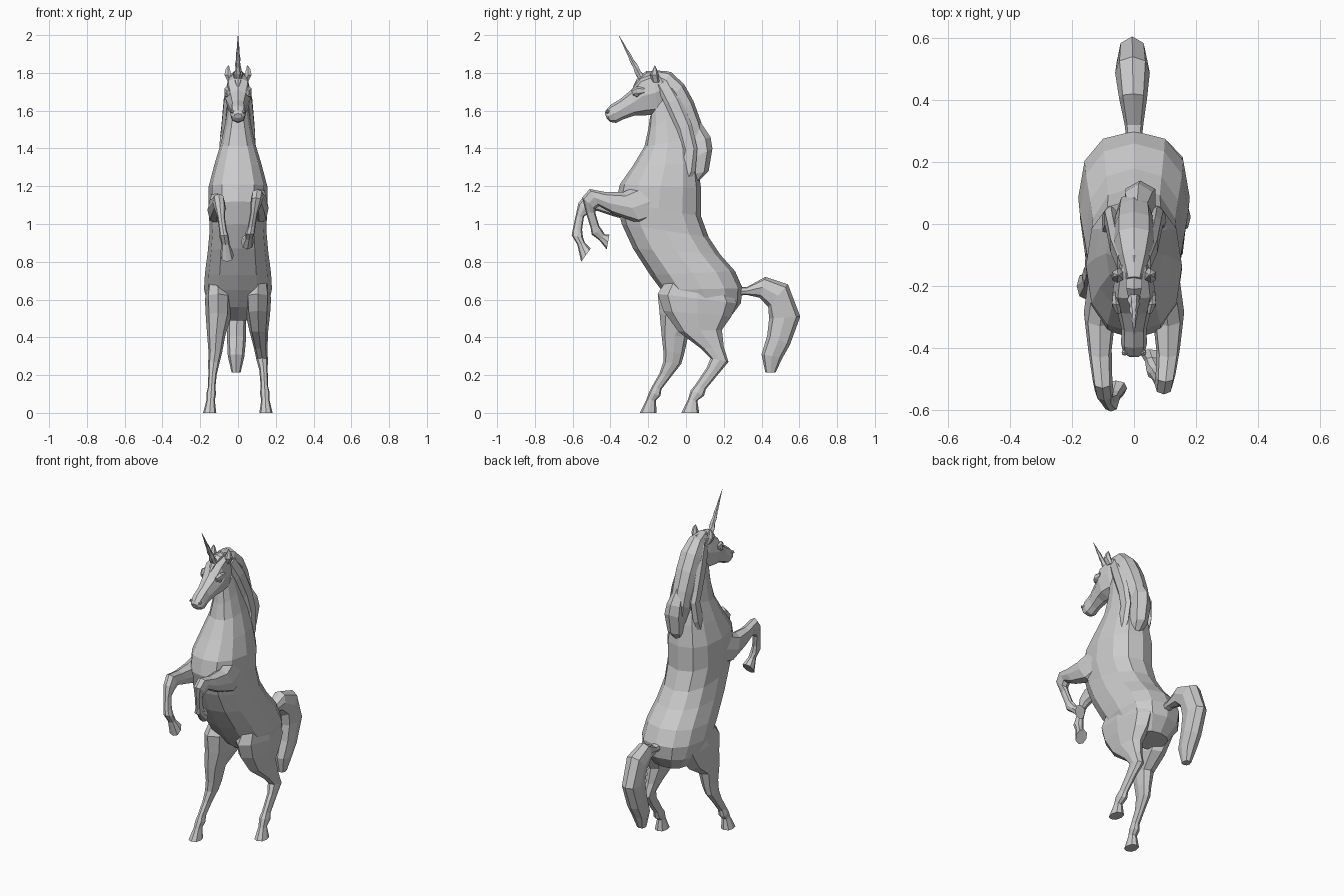
import bpy, bmesh, math
from mathutils import Vector

cube = bpy.data.objects.get("Cube")
if cube:
    bpy.data.objects.remove(cube)

UNIT = 0.01  # station tables are in hundredths

grey = bpy.data.materials.new("plain_grey")
grey.use_nodes = True
grey.diffuse_color = (0.6, 0.6, 0.6, 1)
grey.node_tree.nodes["Principled BSDF"].inputs["Base Color"].default_value = grey.diffuse_color


def finish(name, bm):
    """Turn a bmesh into a flat shaded object."""
    bmesh.ops.recalc_face_normals(bm, faces=bm.faces)
    mesh = bpy.data.meshes.new(name)
    bm.to_mesh(mesh)
    bm.free()
    mesh.materials.append(grey)
    obj = bpy.data.objects.new(name, mesh)
    bpy.context.collection.objects.link(obj)
    return obj


def loft(name, stations, sides=8, power=0.85):
    """Skin rounded rings; a station is front y, z, back y, z, half width, centre x."""
    bm = bmesh.new()
    rings = []
    for yf, zf, yb, zb, width, *rest in stations:
        front, back = Vector((0, yf, zf)), Vector((0, yb, zb))
        centre = (front + back) / 2 + Vector((rest[0] if rest else 0, 0, 0))
        ring = []
        for i in range(sides):
            a = math.tau * i / sides
            c, s = (math.copysign(abs(f) ** power, f) if abs(f) > 1e-6 else 0
                    for f in (math.cos(a), math.sin(a)))
            ring.append(bm.verts.new((centre + (front - back) / 2 * c + Vector((width * s, 0, 0))) * UNIT))
        rings.append(ring)
    for low, high in zip(rings, rings[1:]):
        for i in range(sides):
            j = (i + 1) % sides
            bm.faces.new((low[i], low[j], high[j], high[i]))
    bm.faces.new(rings[0])
    bm.faces.new(rings[-1])
    return finish(name, bm)


def mirrored(obj):
    mod = obj.modifiers.new("Mirror", "MIRROR")
    mod.use_axis = (True, False, False)
    return obj


# Neck, chest, belly and rump
loft("body", [
    (-19, 157, -6, 174, 5), (-20, 150, -1, 160, 6.5), (-22, 141, 3, 145, 9),
    (-28, 131, 6, 132, 12.5), (-35, 121, 8, 119, 15.5), (-37, 112, 8, 104, 15.5),
    (-34, 100, 12, 93, 15), (-28, 87, 18, 84, 16), (-19, 73, 26, 75, 17.5),
    (-13, 65, 30, 66, 18), (-5, 56, 29, 58, 16), (5, 49, 23, 50, 10)], sides=12)

# Head from poll to muzzle
loft("head", [
    (-10, 181, -8, 166, 4), (-17, 181, -15, 158, 6), (-24, 178, -22, 157.5, 7),
    (-29, 171, -27, 157.5, 5.5), (-35, 166, -33, 155.5, 4), (-40, 163, -37, 153.5, 4.2),
    (-42.5, 160, -40, 154, 3.5), (-43, 158.5, -42, 156, 2)])

# Brows, eyes and nostrils
mirrored(loft("brow", [(-29, 171, -28, 168, .8, 5), (-26, 173, -25, 168, 1.6, 5.7),
                       (-22, 172, -22, 169, .6, 6.2)], sides=6))


def bead(name, place, radius):
    bm = bmesh.new()
    bmesh.ops.create_icosphere(bm, subdivisions=1, radius=radius * UNIT)
    bmesh.ops.translate(bm, verts=bm.verts, vec=Vector(place) * UNIT)
    return mirrored(finish(name, bm))


bead("eye", (5.9, -26, 168.5), 1.4)
bead("nostril", (3, -41.5, 159.5), 1.1)

# Ears
mirrored(loft("ear", [(-18, 175, -14, 175, 1.2, 4.2), (-19, 179, -14.5, 179, 2, 5.4),
                      (-17.5, 182, -15.5, 182, 1.3, 5.4), (-16.6, 184, -16.4, 184, .2, 5)], sides=6))


# Horn: a tapering square section twisted into a spiral
def horn(base, tip, radius, steps=18, sides=6):
    bm = bmesh.new()
    base, tip = Vector(base) * UNIT, Vector(tip) * UNIT
    turn = (tip - base).to_track_quat("Z", "Y")
    rings = []
    for k in range(steps):
        t = k / (steps - 1)
        ring = []
        for i in range(sides):
            a = math.tau * i / sides
            bump = 1 + 0.16 * math.cos(a - t * math.tau * 4)
            r = (radius * (1 - t) * bump + 0.1) * UNIT
            ring.append(bm.verts.new(base.lerp(tip, t) + turn @ Vector((r * math.cos(a), r * math.sin(a), 0))))
        rings.append(ring)
    for low, high in zip(rings, rings[1:]):
        for i in range(sides):
            j = (i + 1) % sides
            bm.faces.new((low[i], low[j], high[j], high[i]))
    bm.faces.new(rings[0])
    bm.faces.new(rings[-1])
    finish("horn", bm)


horn((0, -23, 176), (0, -35.6, 199.9), 2)

# Hind legs, thigh to hoof
loft("left_hind_leg", [
    (-10, 71, 22, 68, 5, 11), (-15, 63, 27, 58, 7, 10.5), (-12, 54, 24, 51, 6.5, 10.5),
    (-4, 43, 19, 44, 5, 11), (8, 34, 20, 35, 3.6, 12), (13, 29, 22.5, 27, 3, 12.8),
    (11, 24, 17.5, 21, 2.2, 13.5), (5, 15, 10.5, 12.5, 2, 14), (2.5, 12, 9.5, 9, 2.6, 14.2),
    (1, 7, 6, 6.5, 2.2, 14.5), (-2.5, 0, 7, 0, 3.5, 14.8)])
loft("right_hind_leg", [
    (-8, 71, 20, 67, 5, -11), (-15, 63, 20, 57, 7, -10.5), (-14, 53, 12, 47, 6.5, -10.5),
    (-13, 42, 1, 40, 4.8, -11.5), (-12, 33, -1, 31, 3.6, -12), (-12, 27, -2.5, 26, 3, -12.8),
    (-14, 21, -8, 19, 2.2, -13.5), (-18, 14, -13, 12.5, 2, -14), (-19.5, 11, -13.5, 9, 2.6, -14.2),
    (-21, 7, -16, 6.5, 2.2, -14.5), (-24.5, 0, -15.5, 0, 3.5, -15)])

# Raised forelegs, shoulder to hoof
loft("left_foreleg", [
    (-22, 122, -10, 104, 5, 9.5), (-33, 117, -24, 100, 5.2, 11), (-43, 117, -38, 105, 3.8, 11),
    (-51, 118.5, -46, 109.5, 3.2, 10.2), (-55, 114, -48, 108, 3, 9.6), (-53, 106, -48, 106, 2, 8.5),
    (-50.5, 98, -46, 99, 2, 7.2), (-50, 94.5, -44.5, 97, 2.5, 6.5), (-46, 91.5, -43, 94.5, 2.2, 5.8),
    (-42, 86.5, -40.5, 94.5, 3.4, 5)])
loft("right_foreleg", [
    (-22, 120, -10, 103, 5, -9.5), (-33, 115, -24, 100, 5.2, -11), (-43, 114.5, -38, 104, 3.8, -11),
    (-53, 116, -47, 107, 3.2, -10.2), (-57, 111, -51, 106, 3, -9.6), (-58.5, 104, -54, 104, 2, -9),
    (-60, 97, -55, 97, 2, -8), (-60.5, 94, -54.5, 93, 2.5, -7.4), (-57.5, 89, -53.5, 90, 2.2, -6.6),
    (-55.5, 80, -50.5, 87, 3.6, -5.8)])

# Mane: a crest down the neck with overlapping locks
loft("mane_crest", [
    (-19, 178, -17, 181.5, 2.5), (-14, 172, -8, 180.5, 5), (-10, 165, -1, 174, 6.5),
    (-6, 155, 4, 165, 6.5), (-3, 147, 8, 154, 6), (-1, 139, 10, 146, 5.5), (2, 132, 8, 134, 3)])
loft("mane_tail_lock", [
    (-1, 150, 7, 155, 3, 1), (1, 142, 13, 146, 5, 1.5), (2, 134, 14, 140, 5.5, 2),
    (1, 126, 12, 128, 4.5, 2), (2, 121, 6, 122, 2, 2)], sides=6)
for side, drop in ((1, 0), (-1, 7)):
    loft("mane_side_lock_" + ("left" if side > 0 else "right"), [
        (-16, 173, -9, 177, 1.5, 4 * side), (-11, 163, -3, 167, 2, 5.8 * side),
        (-5, 150, 3, 153, 2, 7 * side), (-2, 139 + drop, 6, 140 + drop, 2.2, 7.5 * side),
        (-5, 127 + drop, 5, 128 + drop, 2, 8.5 * side),
        (-6, 118 + drop, 0, 119 + drop, 1, 9.5 * side)], sides=6)
loft("forelock", [(-16, 181, -14, 177, 3), (-21, 181, -20, 176, 2.8),
                  (-26, 177, -25, 173, 1.6), (-28, 173, -27, 171, .5)], sides=6)

# Tail arching back and down
loft("tail", [
    (27, 67, 28, 62, 2.5), (32, 66.5, 32, 62.5, 3), (42, 72, 39, 61, 4.5, -.3),
    (54, 68, 43.5, 56, 5.6, -.5), (60.5, 51, 44, 50, 5, -.6), (55, 36, 43, 41, 5, -.8),
    (51, 29, 40, 31, 4.4, -1), (47.5, 21.5, 42, 21.5, 2.4, -1)])
